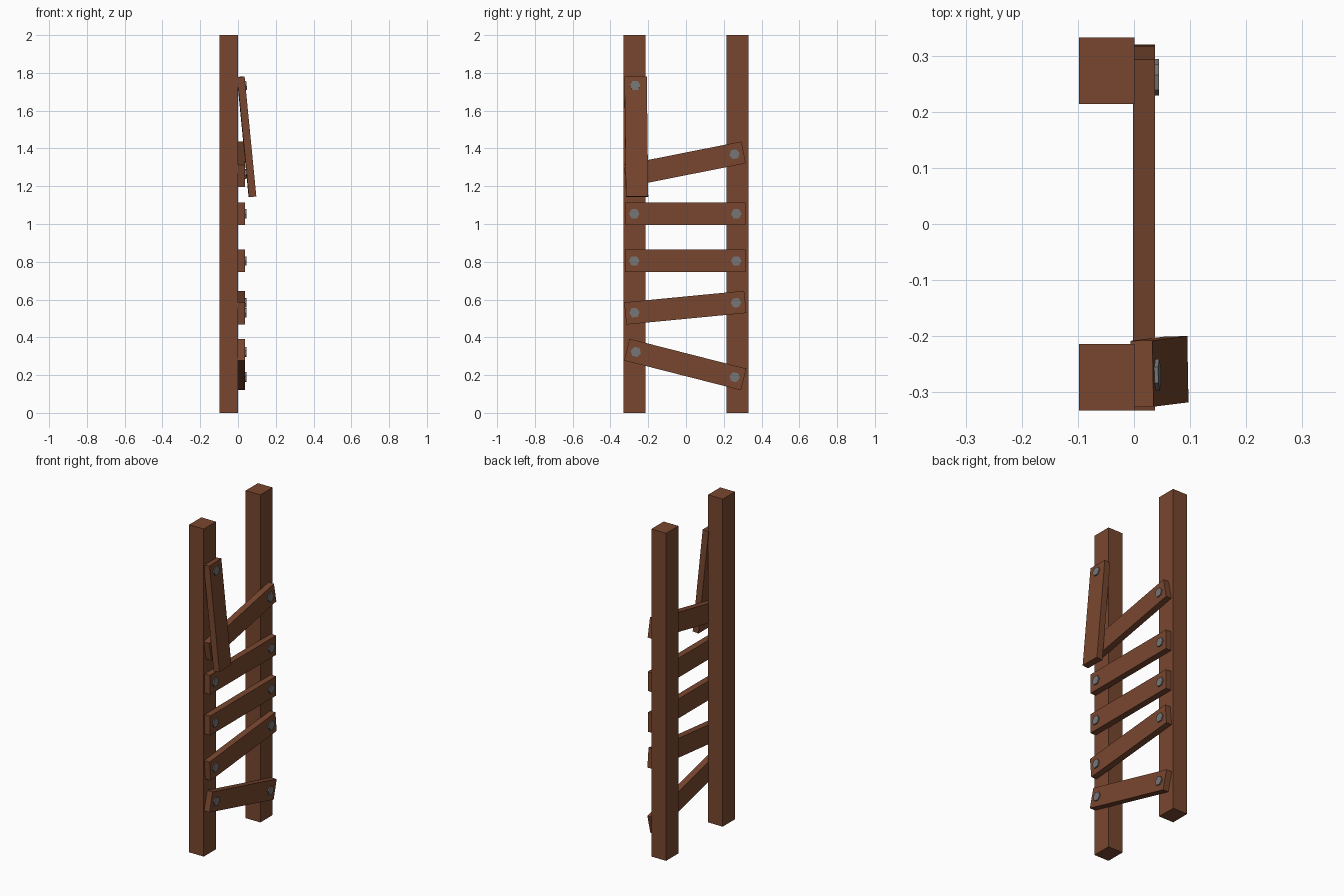
import bpy, bmesh
from math import radians
from mathutils import Matrix, Vector

if "Cube" in bpy.data.objects:
    bpy.data.objects.remove(bpy.data.objects["Cube"])

def material(name, color):
    m = bpy.data.materials.new(name)
    m.diffuse_color = color
    m.use_nodes = True
    m.node_tree.nodes["Principled BSDF"].inputs["Base Color"].default_value = m.diffuse_color
    return m

wood = material("wood", (0.19, 0.062, 0.028, 1))
steel = material("steel", (0.18, 0.18, 0.18, 1))

def add(name, bm, mat, matrix):
    me = bpy.data.meshes.new(name)
    bm.to_mesh(me)
    bm.free()
    me.materials.append(mat)
    ob = bpy.data.objects.new(name, me)
    ob.matrix_world = matrix
    bpy.context.collection.objects.link(ob)

def box(name, size, matrix):
    bm = bmesh.new()
    bmesh.ops.create_cube(bm, size=1)
    bmesh.ops.scale(bm, vec=Vector(size), verts=bm.verts)
    add(name, bm, wood, matrix)

def bolt(name, matrix):
    # hexagonal head lying along local x
    bm = bmesh.new()
    bmesh.ops.create_cone(bm, cap_ends=True, segments=6, radius1=0.028,
                          radius2=0.028, depth=0.014)
    bmesh.ops.rotate(bm, cent=(0, 0, 0), matrix=Matrix.Rotation(radians(90), 3, 'Y'),
                     verts=bm.verts)
    add(name, bm, steel, matrix)

LENGTH, WIDTH, THICK = 0.638, 0.118, 0.039

# upright posts
for side, y in (("left", -0.273), ("right", 0.273)):
    box(side + "_post", (0.099, WIDTH, 2), Matrix.Translation((-0.0485, y, 1)))

# rungs: centre y, centre z, tilt in degrees
rungs = [(-0.004, 0.256, -14.3), (-0.004, 0.557, 5.5), (-0.004, 0.805, 0),
         (-0.004, 1.054, 0), (-0.008, 1.317, 11.2)]
for i, (y, z, tilt) in enumerate(rungs, 1):
    m = Matrix.Translation((0.018, y, z)) @ Matrix.Rotation(radians(tilt), 4, 'X')
    box(f"rung_{i}", (THICK, LENGTH, WIDTH), m)
    for side, s in (("left", -1), ("right", 1)):
        bolt(f"rung_{i}_{side}_bolt", m @ Matrix.Translation((0.0195, s * 0.27, 0)))

# broken plank hanging from its single bolt
m = (Matrix.Translation((0.0455, -0.263, 1.462)) @ Matrix.Rotation(radians(-5.6), 4, 'Y')
     @ Matrix.Rotation(radians(0.7), 4, 'X') @ Matrix.Rotation(radians(1), 4, 'Z'))
box("hanging_plank", (THICK, WIDTH, LENGTH), m)
bolt("hanging_plank_bolt", m @ Matrix.Translation((0.0195, -0.003, 0.27)))
